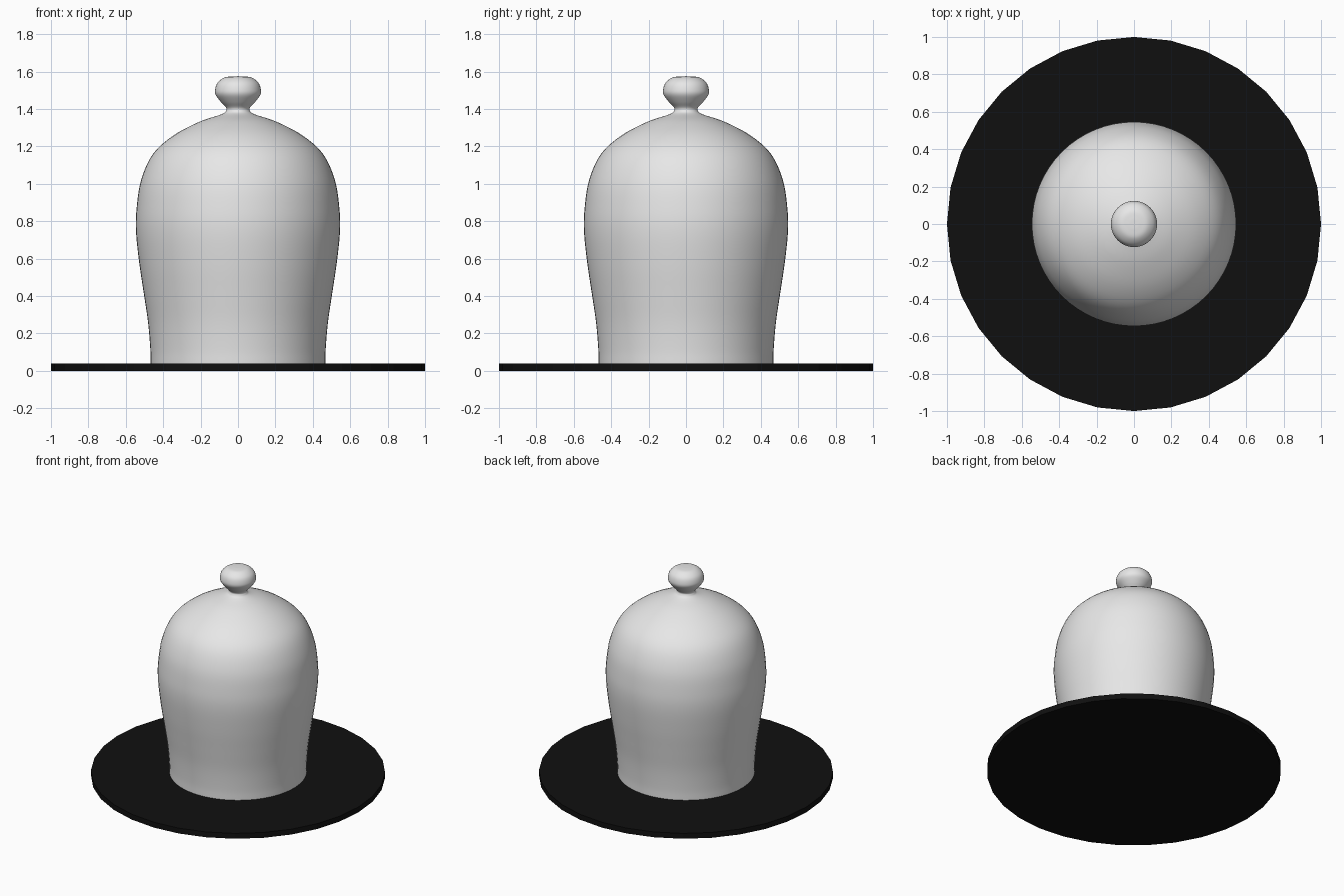
import bpy, bmesh, math
from mathutils import Vector

if "Cube" in bpy.data.objects:
    bpy.data.objects.remove(bpy.data.objects["Cube"])


def material(name, rgb):
    m = bpy.data.materials.new(name)
    m.diffuse_color = (*rgb, 1.0)
    m.use_nodes = True
    m.node_tree.nodes["Principled BSDF"].inputs["Base Color"].default_value = m.diffuse_color
    return m


def finish(bm, name, mat, smooth):
    me = bpy.data.meshes.new(name)
    bmesh.ops.recalc_face_normals(bm, faces=bm.faces)
    bm.to_mesh(me)
    bm.free()
    me.materials.append(mat)
    for p in me.polygons:
        p.use_smooth = smooth
    ob = bpy.data.objects.new(name, me)
    bpy.context.collection.objects.link(ob)
    return ob


def smooth_profile(pts, steps=5):
    """Catmull-Rom curve through (radius, height) points."""
    p = [Vector(q) for q in pts]
    p = [p[0] * 2 - p[1]] + p + [p[-1] * 2 - p[-2]]
    out = []
    for a, b, c, d in zip(p, p[1:], p[2:], p[3:]):
        for i in range(steps):
            t = i / steps
            out.append(0.5 * (2 * b + (c - a) * t + (2 * a - 5 * b + 4 * c - d) * t * t
                              + (3 * b - a - 3 * c + d) * t ** 3))
    return out + [p[-2]]


def lathe(name, pts, mat, sides=64):
    bm = bmesh.new()
    verts = [bm.verts.new((max(r, 0), 0, z)) for r, z in pts]
    edges = [bm.edges.new(e) for e in zip(verts, verts[1:])]
    bmesh.ops.spin(bm, geom=verts + edges, cent=(0, 0, 0), axis=(0, 0, 1),
                   angle=math.tau, steps=sides)
    bmesh.ops.remove_doubles(bm, verts=bm.verts, dist=1e-5)
    return finish(bm, name, mat, True)


black = material("black", (0.005, 0.005, 0.005))
pale = material("pale_grey", (0.8, 0.8, 0.8))

# flat 32-sided base plate
bm = bmesh.new()
ring = [bm.verts.new((math.cos(i * math.tau / 32), math.sin(i * math.tau / 32), 0))
        for i in range(32)]
face = bm.faces.new(ring)
top = bmesh.ops.extrude_face_region(bm, geom=[face], use_keep_orig=True)
bmesh.ops.translate(bm, vec=(0, 0, 0.04),
                    verts=[v for v in top["geom"] if isinstance(v, bmesh.types.BMVert)])
finish(bm, "base_plate", black, False)

# bell cover, from rim to neck and knob
profile = [(0.467, 0.04), (0.469, 0.12), (0.481, 0.26), (0.503, 0.41), (0.527, 0.57),
           (0.545, 0.74), (0.542, 0.87), (0.518, 1.02), (0.456, 1.157), (0.35, 1.255),
           (0.21, 1.33), (0.09, 1.371), (0.064, 1.39), (0.064, 1.408), (0.092, 1.438),
           (0.119, 1.475), (0.122, 1.505), (0.109, 1.54), (0.075, 1.567),
           (0.035, 1.574), (0.0, 1.575)]
lathe("bell_cover", smooth_profile(profile), pale)
